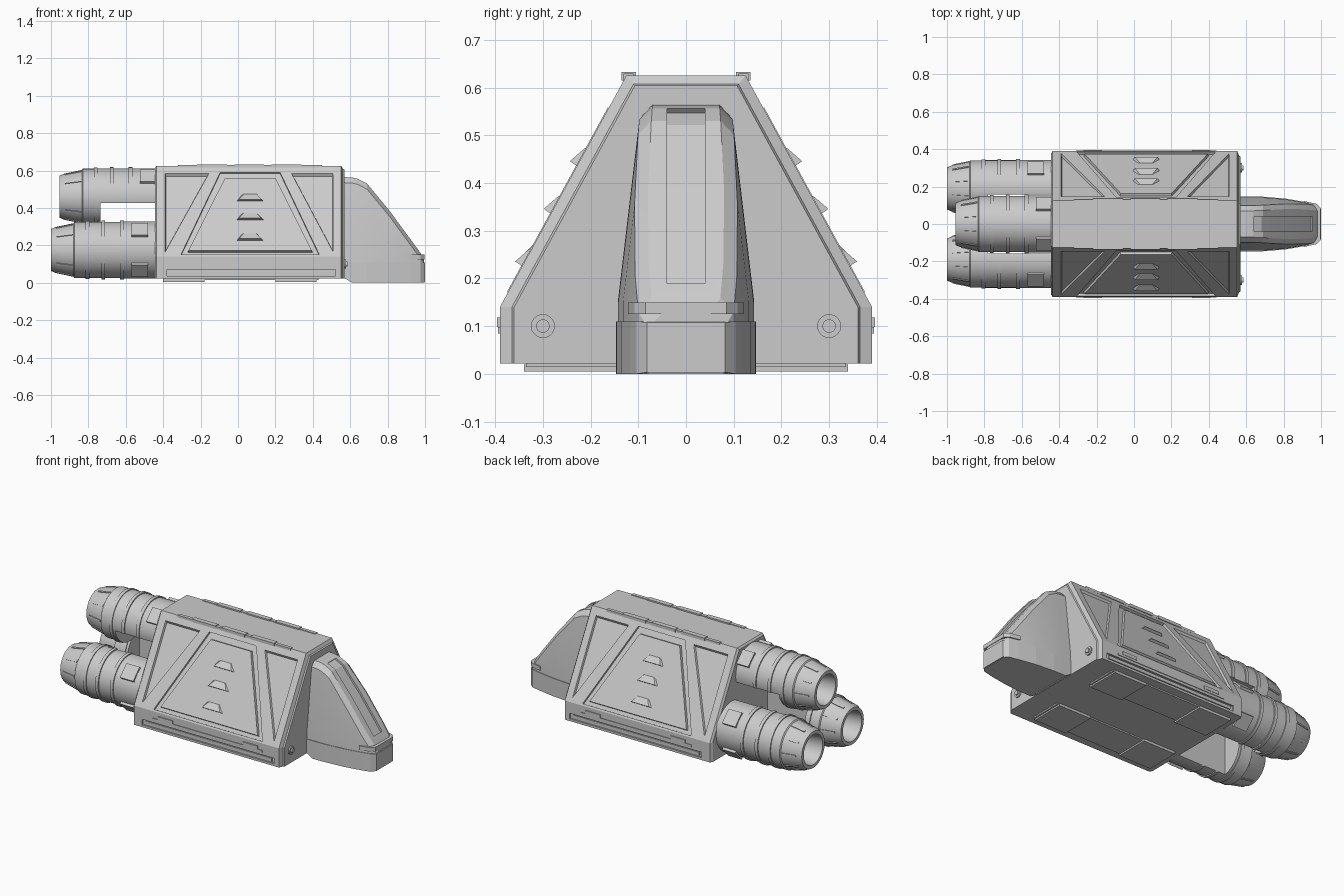
import bpy, bmesh, math
from mathutils import Matrix, Vector

if "Cube" in bpy.data.objects:
    bpy.data.objects.remove(bpy.data.objects["Cube"])

GREY = (0.6, 0.6, 0.6, 1)
grey = bpy.data.materials.new("hull grey")
grey.use_nodes = True
grey.diffuse_color = GREY
grey.node_tree.nodes["Principled BSDF"].inputs["Base Color"].default_value = GREY


def finish(name, bm):
    bmesh.ops.recalc_face_normals(bm, faces=bm.faces)
    mesh = bpy.data.meshes.new(name)
    bm.to_mesh(mesh)
    bm.free()
    mesh.materials.append(grey)
    ob = bpy.data.objects.new(name, mesh)
    bpy.context.collection.objects.link(ob)
    return ob


def add_loft(bm, rings, cap=True):
    rows = [[bm.verts.new(p) for p in ring] for ring in rings]
    n = len(rows[0])
    for a, b in zip(rows, rows[1:]):
        for i in range(n):
            j = (i + 1) % n
            bm.faces.new((a[i], a[j], b[j], b[i]))
    if cap:
        bm.faces.new(rows[0])
        bm.faces.new(rows[-1])


def loft(name, rings):
    bm = bmesh.new()
    add_loft(bm, rings)
    return finish(name, bm)


def add_box(bm, lo, hi, matrix=Matrix()):
    ring = lambda x: [matrix @ Vector((x, y, z)) for y, z in
                      ((lo[1], lo[2]), (hi[1], lo[2]), (hi[1], hi[2]), (lo[1], hi[2]))]
    add_loft(bm, [ring(lo[0]), ring(hi[0])])


def cut(ob, bm):
    cutter = finish("cutter", bm)
    cutter.hide_render = True
    mod = ob.modifiers.new("cut", "BOOLEAN")
    mod.operation = "DIFFERENCE"
    mod.solver = "EXACT"
    mod.object = cutter
    bpy.context.view_layer.objects.active = ob
    bpy.ops.object.modifier_apply(modifier=mod.name)
    bpy.data.objects.remove(cutter)


def smooth(ob, angle=30):
    bpy.ops.object.select_all(action="DESELECT")
    ob.select_set(True)
    bpy.context.view_layer.objects.active = ob
    bpy.ops.object.shade_smooth_by_angle(angle=math.radians(angle))


# Hull with chamfered ends
def hull_ring(x, d=0):
    half = [(0.39 - d, 0.022), (0.39 - d, 0.14), (0.125 - d * 0.6, 0.625 - d * 0.7)]
    return [(x, y, z) for y, z in half] + [(x, -y, z) for y, z in reversed(half)]


hull = loft("hull", [hull_ring(-0.445, 0.015), hull_ring(-0.435), hull_ring(0.552),
                     hull_ring(0.562, 0.025), hull_ring(0.57, 0.03)])


# Point on the sloping hull side, lifted along its normal
def on_side(x, z, side, lift):
    y = 0.39 - (z - 0.14) * 0.265 / 0.485
    return (x, side * (y + 0.877 * lift), z + 0.48 * lift)


def add_side_plate(bm, pts, side, low, high, shrink=1.0):
    cx = sum(p[0] for p in pts) / len(pts)
    cz = sum(p[1] for p in pts) / len(pts)
    top = [(cx + (x - cx) * shrink, cz + (z - cz) * shrink) for x, z in pts]
    add_loft(bm, [[on_side(x, z, side, low) for x, z in pts],
                  [on_side(x, z, side, high) for x, z in top]])


def trapezoid(bottom, top, z0, z1, mid=0.065):
    return [(mid - bottom, z0), (mid + bottom, z0), (mid + top, z1), (mid - top, z1)]


DOOR_FRAME = trapezoid(0.37, 0.16, 0.15, 0.59)
DOOR = trapezoid(0.335, 0.138, 0.168, 0.56)
CORNERS = [[(-0.385, 0.575), (-0.165, 0.575), (-0.385, 0.18)],
           [(0.505, 0.575), (0.295, 0.575), (0.505, 0.18)]]

cuts = bmesh.new()
for s in (-1, 1):
    add_side_plate(cuts, DOOR_FRAME, s, -0.014, 0.03)
    for tri in CORNERS:
        add_side_plate(cuts, tri, s, -0.012, 0.012, 1.12)
    add_box(cuts, (-0.38, s * 0.38, 0.036), (0.52, s * 0.42, 0.07))
cut(hull, cuts)

doors, vents, rails = bmesh.new(), bmesh.new(), bmesh.new()
for s in (-1, 1):
    add_side_plate(doors, DOOR, s, -0.02, 0.002, 0.985)
    # Wedge louvres, deepest along the lower edge
    for z in (0.225, 0.335, 0.435):
        base = [(-0.01, z), (0.14, z), (0.105, z + 0.045), (0.025, z + 0.045)]
        crest = [(0.005, z + 0.002), (0.125, z + 0.002), (0.1, z + 0.035), (0.03, z + 0.035)]
        lifts = (0.018, 0.018, 0.004, 0.004)
        add_loft(vents, [[on_side(x, q, s, -0.005) for x, q in base],
                         [on_side(x, q, s, h) for (x, q), h in zip(crest, lifts)]])
    # Sill, hinge bars and roof strips
    add_box(rails, (-0.36, s * 0.375, 0.043), (0.5, s * 0.386, 0.063))
    add_box(rails, (-0.31, s * 0.385, 0.085), (0.44, s * 0.394, 0.098))
    for x in (-0.27, 0.31):
        add_box(rails, (x, s * 0.385, 0.098), (x + 0.1, s * 0.396, 0.118))
    add_box(rails, (-0.32, s * 0.11, 0.615), (0.45, s * 0.131, 0.629))
    for x in (-0.22, -0.02, 0.18):
        add_box(rails, (x, s * 0.105, 0.615), (x + 0.16, s * 0.135, 0.633))
finish("side_doors", doors)
finish("side_vents", vents)
finish("rails", rails)

# Landing pads under the floor
pads = bmesh.new()
for s in (-1, 1):
    add_box(pads, (-0.4, s * 0.14, 0.014), (0.43, s * 0.335, 0.03))
    for x in (-0.4, 0.2):
        add_box(pads, (x, s * 0.13, 0.005), (x + 0.22, s * 0.34, 0.02))
finish("landing_pads", pads)

# Nose: cross-sections run forward as (x, floor, ridge height, half width)
NOSE = [(0.56, 0.03, 0.565, 0.143), (0.61, 0, 0.563, 0.143), (0.64, 0, 0.556, 0.143),
        (0.69, 0, 0.53, 0.142), (0.81, 0, 0.385, 0.132), (0.92, 0, 0.235, 0.113),
        (0.975, 0, 0.16, 0.1), (0.995, 0, 0.125, 0.08)]


def mirror_ring(x, half):
    return [(x, y, z) for y, z in half] + [(x, -y, z) for y, z in reversed(half)]


def nose_ring(x, floor, top, w):
    knee, shoulder = min(0.15, top - 0.05), top - 0.03
    ws = w - 0.118 * max(0, shoulder - 0.15)
    return mirror_ring(x, [(w, floor), (w, knee), (ws, shoulder), (ws - 0.028, top)])


nose = loft("nose", [nose_ring(*s) for s in NOSE])
ridge = [(x, top) for x, _, top, _ in NOSE[2:6]] + [(0.953, 0.19)]
outline = [(x - 0.008, z - 0.009) for x, z in ridge]
outline += [(x + 0.04, z + 0.04) for x, z in reversed(ridge)]
slot = bmesh.new()
add_loft(slot, [[(x, y, z) for x, z in outline] for y in (-0.04, 0.04)])
cut(nose, slot)
smooth(nose, 12)

loft("nose_base", [mirror_ring(x, [(w + 0.004, f), (w + 0.004, 0.11)])
                   for x, f, _, w in NOSE[:-1]]
     + [mirror_ring(1.0, [(0.082, 0.003), (0.082, 0.108)])])
loft("nose_lip", [mirror_ring(x, [(w, 0.125), (w, 0.15)])
                  for x, w in ((0.91, 0.122), (0.975, 0.108), (0.998, 0.085))])

# Round bolts on the front end
bolts = bmesh.new()
for y in (-0.3, 0.3):
    for r, depth in ((0.025, 0.008), (0.014, 0.016)):
        bmesh.ops.create_cone(bolts, cap_ends=True, segments=20, radius1=r, radius2=r,
                              depth=depth * 2, matrix=Matrix.Translation((0.57, y, 0.1))
                              @ Matrix.Rotation(math.pi / 2, 4, "Y"))
smooth(finish("end_bolts", bolts))

# Engine: closed profile (distance from the tip, radius), turned about x
PROFILE = [(0.15, 0), (0.15, 0.07), (0, 0.092), (0, 0.112), (0.025, 0.123), (0.12, 0.143),
           (0.125, 0.15), (0.185, 0.15), (0.185, 0.156), (0.205, 0.156), (0.205, 0.151),
           (0.27, 0.151), (0.27, 0.158), (0.29, 0.158), (0.29, 0.151), (0.37, 0.151),
           (0.37, 0.158), (0.39, 0.158), (0.39, 0.152), (0.58, 0.152), (0.58, 0)]
SEG = 40


def engine(name, tip, cy, cz, inward):
    bm = bmesh.new()
    rings = []
    for d, r in PROFILE:
        r = max(r, 0.001)
        rings.append([(tip + d, cy + r * math.cos(2 * math.pi * i / SEG),
                       cz + r * math.sin(2 * math.pi * i / SEG)) for i in range(SEG)])
    add_loft(bm, rings)
    ob = finish(name, bm)
    # Flat cut on the side facing the other engines
    turn = Matrix.Translation((0, cy, cz)) @ Matrix.Rotation(inward, 4, "X")
    flat = bmesh.new()
    add_box(flat, (tip + 0.22, 0.033, -0.3), (tip + 0.9, 0.3, 0.3), turn)
    cut(ob, flat)
    smooth(ob)
    # Clamp blocks on the body and thin ribs on the nozzle
    trim = bmesh.new()
    for i in range(4):
        a = math.pi / 4 + i * math.pi / 2
        if math.cos(a - inward) > 0.1:
            continue
        m = Matrix.Translation((tip, cy, cz)) @ Matrix.Rotation(a, 4, "X")
        add_box(trim, (0.43, 0.135, -0.045), (0.52, 0.16, 0.045), m)
    for i in range(10):
        m = Matrix.Translation((tip, cy, cz)) @ Matrix.Rotation(i * math.pi / 5, 4, "X")
        add_loft(trim, [[m @ Vector((x, r + h, z)) for h, z in
                         ((-0.01, -0.005), (0.004, -0.005), (0.004, 0.005), (-0.01, 0.005))]
                        for x, r in ((0.03, 0.124), (0.118, 0.1425))])
    finish(name + "_trim", trim)


engine("upper_engine", -0.955, 0, 0.46, -math.pi / 2)
engine("left_rear_engine", -1.0, -0.19, 0.175, 0)
engine("right_rear_engine", -1.0, 0.19, 0.175, math.pi)
